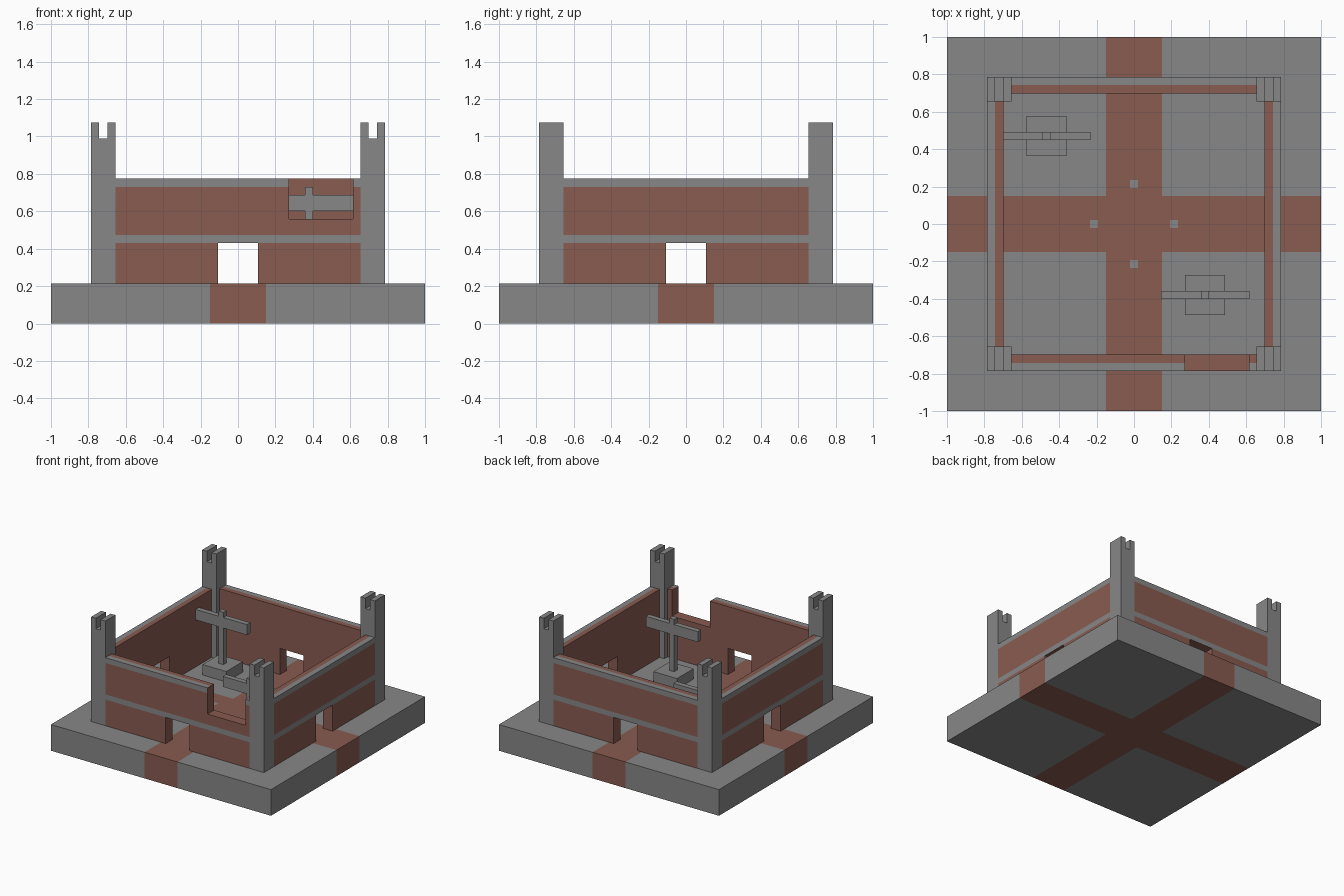
import bpy, bmesh, math
from mathutils import Matrix, Vector

cube = bpy.data.objects.get("Cube")
if cube:
    bpy.data.objects.remove(cube, do_unlink=True)

U = 0.043            # module that the whole building is laid out on
FLOOR = 5 * U
OUTER = 0.785
GREY, BROWN = 0, 1


def make_material(name, colour):
    mat = bpy.data.materials.new(name)
    mat.use_nodes = True
    mat.diffuse_color = colour
    mat.node_tree.nodes["Principled BSDF"].inputs["Base Color"].default_value = colour
    return mat


MATERIALS = [make_material("stone grey", (0.242, 0.242, 0.242, 1)),
             make_material("brick brown", (0.246, 0.106, 0.08, 1))]


def prism(name, outline, y0, y1, cuts=(), rule=None, turn=0.0):
    """Extrude an x-z outline along y, split it at the cuts, colour it by rule."""
    bm = bmesh.new()
    face = bm.faces.new([bm.verts.new((x, y0, z)) for x, z in outline])
    new = bmesh.ops.extrude_face_region(bm, geom=[face])["geom"]
    bmesh.ops.translate(bm, vec=(0, y1 - y0, 0),
                        verts=[v for v in new if isinstance(v, bmesh.types.BMVert)])
    for axis, place in cuts:
        normal = Vector((0, 0, 0))
        normal[axis] = 1
        bmesh.ops.bisect_plane(bm, geom=bm.verts[:] + bm.edges[:] + bm.faces[:],
                               plane_co=normal * place, plane_no=normal)
    bmesh.ops.recalc_face_normals(bm, faces=bm.faces[:])
    bm.normal_update()
    if rule:
        for f in bm.faces:
            f.material_index = rule(f.calc_center_bounds(), f.normal)
    bm.transform(Matrix.Rotation(turn, 4, "Z"))
    mesh = bpy.data.meshes.new(name)
    bm.to_mesh(mesh)
    bm.free()
    for mat in MATERIALS:
        mesh.materials.append(mat)
    obj = bpy.data.objects.new(name, mesh)
    bpy.context.collection.objects.link(obj)
    return obj


def rect(x0, x1, z0, z1):
    return [(x0, z0), (x1, z0), (x1, z1), (x0, z1)]


# Base slab with crossing paths and four small paving stones
PATH, STONE = 0.15, 5 * U


def base_rule(c, n):
    near, far = sorted((abs(c.x), abs(c.y)))
    if n.z > 0.5 and near < U / 2 and abs(far - STONE) < U / 2:
        return GREY
    return BROWN if near < PATH else GREY


base_cuts = [(axis, side * d) for axis in (0, 1) for side in (-1, 1)
             for d in (PATH, U / 2, STONE - U / 2, STONE + U / 2)]
prism("base", rect(-1, 1, 0, FLOOR), -1, 1, base_cuts, base_rule)

# Walls: brick panels framed in grey, each with a doorway
HALF, DOOR = OUTER - 3 * U, 2.5 * U
TOP, DOOR_TOP = 18 * U, 10 * U
BAND_TOP, TRIM = 11 * U, 17 * U
RIDGE = -OUTER + U


def wall_rule(c, n):
    if n.y < -0.5:
        return GREY if DOOR_TOP < c.z < BAND_TOP or c.z > TRIM else BROWN
    if n.z > 0.5 and c.z > TRIM:
        return GREY if c.y < RIDGE else BROWN
    return BROWN


def wall(name, turn, notch=()):
    outline = [(-HALF, FLOOR), (-DOOR, FLOOR), (-DOOR, DOOR_TOP), (DOOR, DOOR_TOP),
               (DOOR, FLOOR), (HALF, FLOOR), (HALF, TOP), *notch, (-HALF, TOP)]
    cuts = [(2, DOOR_TOP), (2, BAND_TOP), (2, TRIM), (1, RIDGE)]
    prism(name, outline, -OUTER, -OUTER + 2 * U, cuts, wall_rule, math.radians(turn))


NOTCH_L, NOTCH_R, SILL = 0.272, 0.616, 13 * U
wall("front_wall", 0, [(NOTCH_R, TOP), (NOTCH_R, SILL), (NOTCH_L, SILL), (NOTCH_L, TOP)])
wall("left_wall", 90)
wall("back_wall", 180)
wall("right_wall", 270)

# Corner pillars with a slot across the top
PILLAR_TOP = 25 * U
SLOT = PILLAR_TOP - 2 * U
a, b, c, d = [HALF + i * U for i in range(4)]
for side, sx in (("left", 1), ("right", -1)):
    shape = [(a, FLOOR), (d, FLOOR), (d, PILLAR_TOP), (c, PILLAR_TOP),
             (c, SLOT), (b, SLOT), (b, PILLAR_TOP), (a, PILLAR_TOP)]
    shape = [(sx * x, z) for x, z in shape]
    prism("front_" + side + "_pillar", shape, -d, -a)
    prism("back_" + side + "_pillar", shape, a, d)

# Two post-and-crossbar stands on square plinths
for name, x, y in (("front", 0.38, -0.38), ("back", -0.468, 0.47)):
    h = U / 2
    prism(name + "_plinth", rect(x - 5 * h, x + 5 * h, FLOOR, 7 * U), y - 5 * h, y + 5 * h)
    post, arm = h, 11 * h
    low, high, tip = 14 * U, 16 * U, 17 * U
    prism(name + "_stand", [
        (x - post, 7 * U), (x + post, 7 * U), (x + post, low), (x + arm, low),
        (x + arm, high), (x + post, high), (x + post, tip), (x - post, tip),
        (x - post, high), (x - arm, high), (x - arm, low), (x - post, low)], y - h, y + h)
